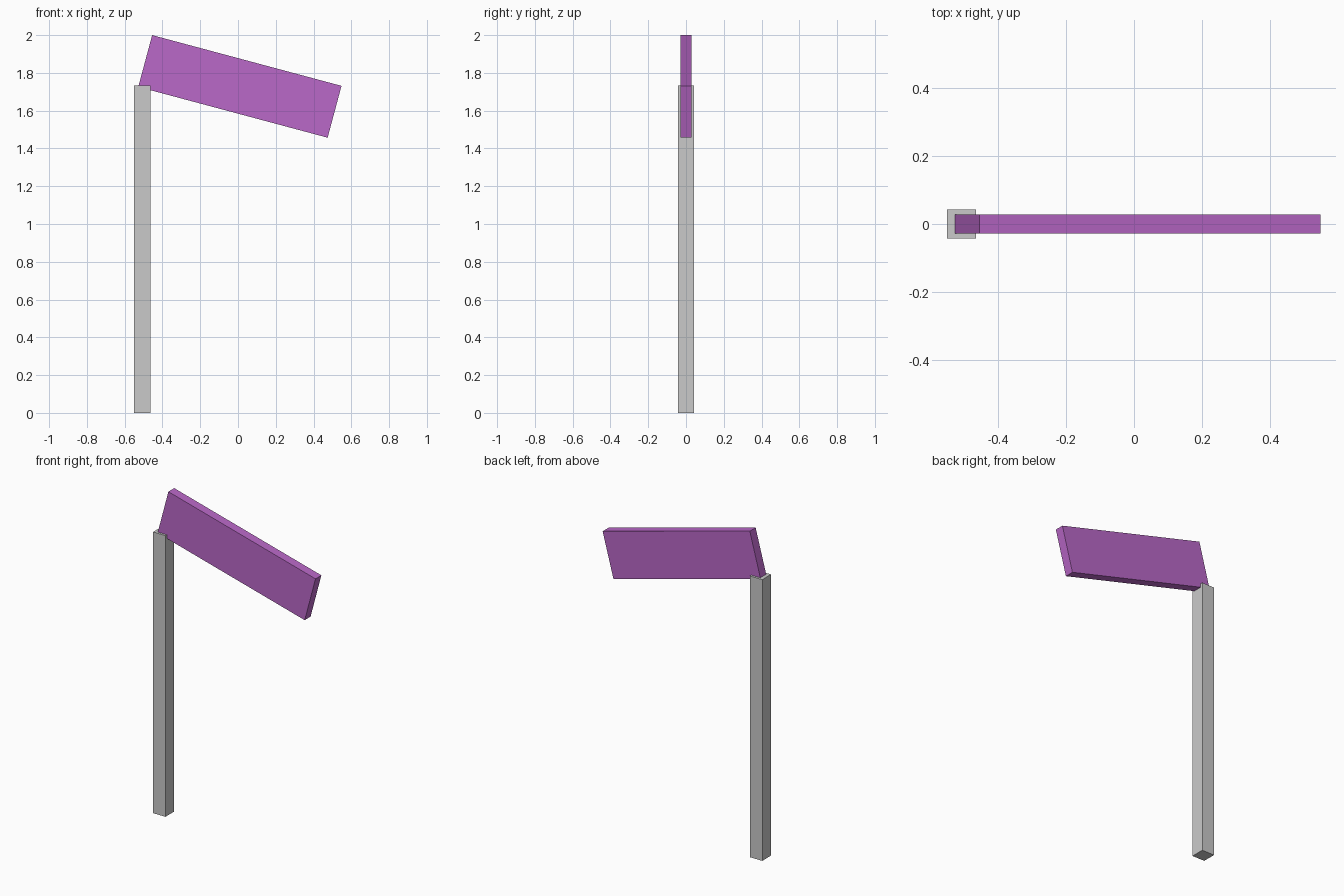
import bpy
import math

default = bpy.data.objects.get("Cube")
if default:
    bpy.data.objects.remove(default, do_unlink=True)


def make_material(name, rgb):
    mat = bpy.data.materials.new(name)
    mat.use_nodes = True
    color = (*rgb, 1.0)
    mat.diffuse_color = color
    mat.node_tree.nodes["Principled BSDF"].inputs["Base Color"].default_value = color
    return mat


def box(name, center, size, mat, tilt=0.0):
    bpy.ops.mesh.primitive_cube_add(size=1, location=center, rotation=(0, tilt, 0))
    obj = bpy.context.object
    obj.name = name
    obj.scale = size
    obj.data.materials.append(mat)
    return obj


grey = make_material("light grey", (0.59, 0.59, 0.59))
purple = make_material("purple", (0.49, 0.138, 0.578))

# Square upright post
box("post", (-0.507, 0, 0.866), (0.085, 0.085, 1.732), grey)

# Thin board hanging off the post top, sloping down toward +x
box("sign_board", (0.01, 0, 1.7285), (1.038, 0.057, 0.284), purple, math.radians(15))
